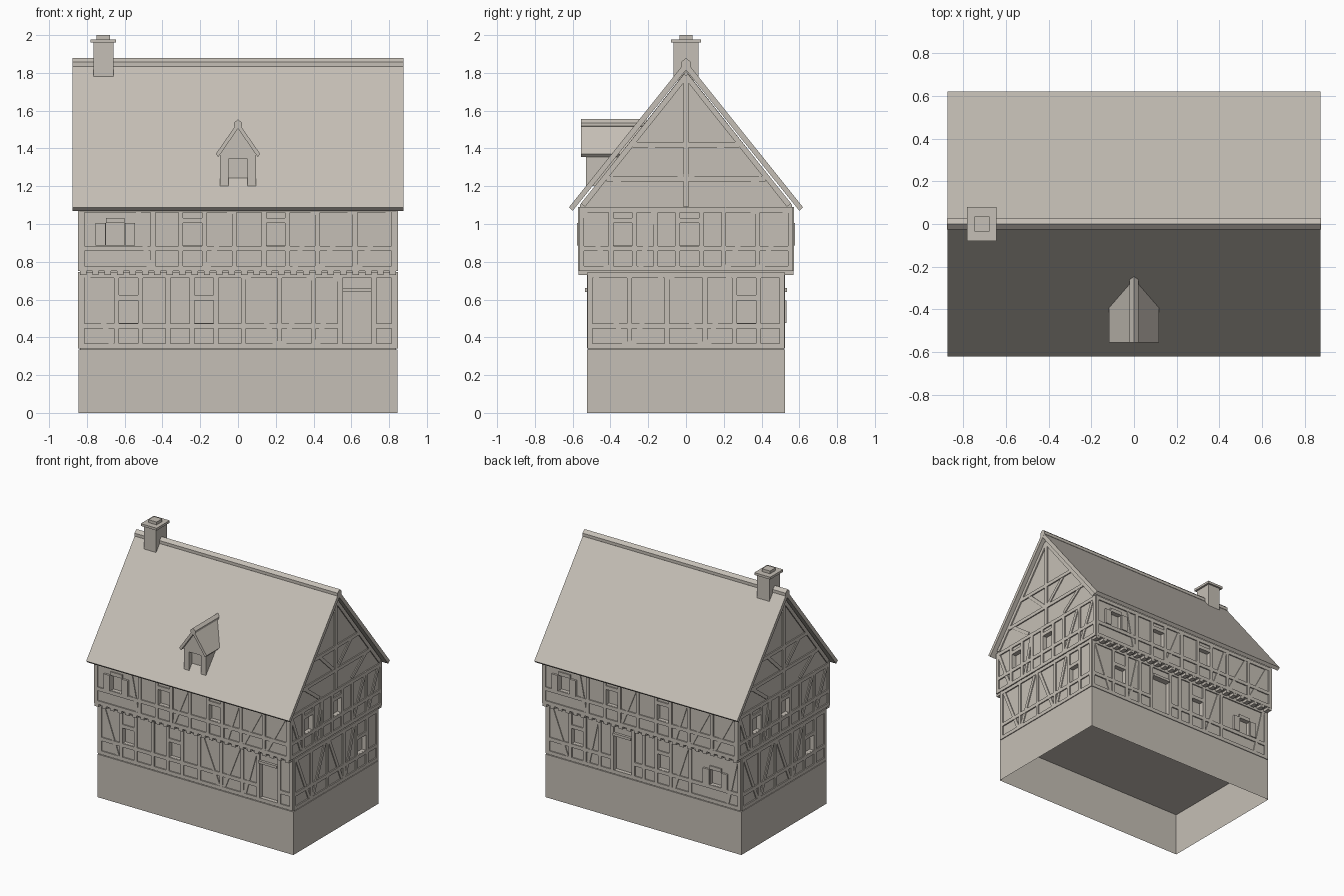
import bpy, bmesh
from math import pi, hypot, atan2
from mathutils import Matrix, Vector

cube = bpy.data.objects.get("Cube")
if cube:
    bpy.data.objects.remove(cube, do_unlink=True)

STONE = (0.56, 0.52, 0.465, 1.0)
mat = bpy.data.materials.new("warm grey stone")
mat.use_nodes = True
mat.diffuse_color = STONE
bsdf = mat.node_tree.nodes["Principled BSDF"]
bsdf.inputs["Base Color"].default_value = STONE
bsdf.inputs["Roughness"].default_value = 0.9


def finish(name, bm):
    bmesh.ops.recalc_face_normals(bm, faces=bm.faces)
    mesh = bpy.data.meshes.new(name)
    bm.to_mesh(mesh)
    bm.free()
    mesh.materials.append(mat)
    ob = bpy.data.objects.new(name, mesh)
    bpy.context.collection.objects.link(ob)
    return ob


def add_box(bm, x, y, z, matrix=Matrix()):
    """Box from three (low, high) ranges."""
    mid = Vector([(a + b) / 2 for a, b in (x, y, z)])
    size = [b - a for a, b in (x, y, z)]
    m = matrix @ Matrix.Translation(mid) @ Matrix.Diagonal((*size, 1))
    return bmesh.ops.create_cube(bm, size=1, matrix=m)["verts"]


def box(name, x, y, z):
    bm = bmesh.new()
    add_box(bm, x, y, z)
    return finish(name, bm)


def prism(name, profile, axis, low, high):
    """Extrude a (horizontal, z) profile along x or y."""
    bm = bmesh.new()
    def point(h, z, d):
        return (d, h, z) if axis == "x" else (h, d, z)
    face = bm.faces.new([bm.verts.new(point(h, z, low)) for h, z in profile])
    new = bmesh.ops.extrude_face_region(bm, geom=[face])["geom"]
    shift = Vector(point(0, 0, high - low))
    bmesh.ops.translate(bm, vec=shift, verts=[v for v in new if isinstance(v, bmesh.types.BMVert)])
    return finish(name, bm)


def mirrored(half):
    """Close a symmetric profile from its right-hand half."""
    return half + [(-h, z) for h, z in reversed(half) if h > 0]


def carve(ob, cutter):
    mod = ob.modifiers.new("openings", "BOOLEAN")
    mod.object = cutter
    mod.solver = "EXACT"
    cutter.hide_render = True
    bpy.context.view_layer.update()
    graph = bpy.context.evaluated_depsgraph_get()
    mesh = bpy.data.meshes.new_from_object(ob.evaluated_get(graph))
    ob.modifiers.clear()
    ob.data = mesh
    bpy.data.objects.remove(cutter, do_unlink=True)


def frame(turn, out):
    """Wall space: x along the wall, -y outwards, z up."""
    return Matrix.Rotation(turn * pi / 2, 4, "Z") @ Matrix.Translation((0, -out, 0))


def beam(bm, m, a, b, width=0.028, proud=0.009):
    length = hypot(b[0] - a[0], b[1] - a[1])
    tilt = atan2(b[1] - a[1], b[0] - a[0])
    local = Matrix.Translation((a[0], 0, a[1])) @ Matrix.Rotation(-tilt, 4, "Y")
    add_box(bm, (0, length), (-proud, 0.005), (-width / 2, width / 2), m @ local)


WIN_W, DOOR_W = 0.1, 0.155
DEPTH, WIDTH_LOW, WIDTH_UP = 0.837, 0.515, 0.562
LOW, UP = (0.34, 0.745), (0.75, 1.09)


def storey_wall(name, cut, turn, out, half, span, wins, doors, posts, braces, shutters=()):
    m = frame(turn, out)
    sill = span[0] + 0.135
    head = sill + 0.12
    z0, z1 = span
    bm = bmesh.new()
    # openings, with a post on each side and a head piece
    gaps = []
    uprights = [-half + 0.012, half - 0.012, *posts]
    for c in wins:
        add_box(cut, (c - WIN_W / 2, c + WIN_W / 2), (-0.03, 0.028), (sill, head), m)
        if c not in shutters:
            uprights += [c - WIN_W / 2 - 0.013, c + WIN_W / 2 + 0.013]
        beam(bm, m, (c - WIN_W / 2, head + 0.014), (c + WIN_W / 2, head + 0.014))
    for c in doors:
        add_box(cut, (c - DOOR_W / 2, c + DOOR_W / 2), (-0.03, 0.028), (0.365, 0.64), m)
        uprights += [c - DOOR_W / 2 - 0.013, c + DOOR_W / 2 + 0.013]
        beam(bm, m, (c - DOOR_W / 2, 0.65), (c + DOOR_W / 2, 0.65), 0.02, 0.02)
        gaps.append((c - DOOR_W / 2, c + DOOR_W / 2))
    for c in shutters:
        for s in (-1, 1):
            u = c + s * 0.078
            add_box(bm, (u - 0.026, u + 0.026), (-0.016, 0.005), (sill, head), m)
    for u in uprights:
        beam(bm, m, (u, z0), (u, z1), 0.026)
    # plates and middle rail, interrupted by the doors
    beam(bm, m, (-half, z0 + 0.014), (half, z0 + 0.014))
    beam(bm, m, (-half, z1 - 0.016), (half, z1 - 0.016))
    start = -half
    for a, b in sorted(gaps) + [(half, half)]:
        beam(bm, m, (start, sill - 0.015), (a, sill - 0.015))
        start = b
    # diagonal braces, foot to top
    for foot, top in braces:
        beam(bm, m, (foot, z0 + 0.02), (top, z1 - 0.02), 0.026, 0.007)
    finish(name, bm)


# stone plinth, open underneath
bm = bmesh.new()
low_verts = add_box(bm, (-0.845, 0.845), (-0.525, 0.525), (0, 0.335))
bottom = [f for f in bm.faces if f.calc_center_median().z < 0.01]
bmesh.ops.delete(bm, geom=bottom, context="FACES_ONLY")
plinth = finish("plinth", bm)

# storey bodies
lower = box("lower_storey", (-DEPTH, DEPTH), (-WIDTH_LOW, WIDTH_LOW), (0.336, 0.76))
upper = prism("upper_storey", mirrored([(0, 1.81), (WIDTH_UP, 1.1), (WIDTH_UP, 0.75)]),
              "x", -DEPTH, DEPTH)

# timber framing and openings on the four sides
low_cut, up_cut = bmesh.new(), bmesh.new()
storey_wall("lower_front_timbers", low_cut, 0, WIDTH_LOW, DEPTH, LOW, [-0.58, -0.18], [0.63],
            [-0.37, 0.03, 0.22, 0.4], [(-0.67, -0.8), (0.2, 0.05), (0.24, 0.38), (0.42, 0.52)])
storey_wall("lower_back_timbers", low_cut, 2, WIDTH_LOW, DEPTH, LOW, [-0.57, 0.17, 0.62], [-0.18],
            [-0.38, 0.0, 0.4], [(-0.66, -0.8), (-0.48, -0.4), (0.26, 0.38), (0.72, 0.8)], [0.62])
for side, turn in (("left", 1), ("right", 3)):
    storey_wall("lower_" + side + "_timbers", low_cut, turn, DEPTH, 0.52, LOW, [0.32], [],
                [-0.3, -0.1, 0.1], [(-0.32, -0.48), (-0.28, -0.13), (0.08, -0.08), (0.12, 0.23)])
    storey_wall("upper_" + side + "_timbers", up_cut, turn, DEPTH, 0.565, UP, [-0.335, 0.018], [],
                [-0.16, 0.2, 0.38], [(-0.42, -0.54), (-0.24, -0.17), (0.22, 0.36), (0.4, 0.53)])
for side, turn in (("front", 0), ("back", 2)):
    storey_wall("upper_" + side + "_timbers", up_cut, turn, WIDTH_UP, DEPTH, UP,
                [-0.65, -0.24, 0.2], [], [-0.45, -0.02, 0.42, 0.62],
                [(-0.47, -0.53), (-0.16, -0.04), (0.3, 0.4), (0.44, 0.6), (0.64, 0.8)], [-0.65])
carve(lower, finish("lower_openings", low_cut))
carve(upper, finish("upper_openings", up_cut))

# gable timbers
for side, turn in (("left", 1), ("right", 3)):
    m = frame(turn, DEPTH)
    bm = bmesh.new()
    beam(bm, m, (0, 1.09), (0, 1.79))
    beam(bm, m, (-0.28, 1.42), (0.28, 1.42))
    beam(bm, m, (-0.42, 1.24), (0.42, 1.24))
    for s in (-1, 1):
        beam(bm, m, (s * 0.545, 1.1), (0, 1.785))
        beam(bm, m, (s * 0.2, 1.1), (s * 0.4, 1.25), 0.026, 0.007)
        beam(bm, m, (s * 0.02, 1.25), (s * 0.2, 1.42), 0.026, 0.007)
    finish("gable_" + side + "_timbers", bm)

# joist ends carrying the overhanging storey
bm = bmesh.new()
COUNT = 26
for turn in (0, 2):
    for i in range(COUNT):
        u = (i / (COUNT - 1) - 0.5) * 1.64
        add_box(bm, (u - 0.017, u + 0.017), (-0.055, 0.02), (0.73, 0.755), frame(turn, WIDTH_LOW))
finish("jetty_joists", bm)

# main roof and ridge cap
prism("roof", mirrored([(0, 1.862), (0.62, 1.088), (0.6, 1.07), (0, 1.815)][:3])[:3]
      + [(0, 1.815), (-0.6, 1.07), (-0.62, 1.088)], "x", -0.875, 0.875)
prism("ridge_cap", mirrored([(0, 1.88), (0.025, 1.858), (0.025, 1.835), (0, 1.82)]),
      "x", -0.876, 0.876)

# chimney
box("chimney_shaft", (-0.765, -0.66), (-0.066, 0.066), (1.76, 1.962))
box("chimney_cap", (-0.782, -0.645), (-0.08, 0.08), (1.96, 1.978))
box("chimney_pot", (-0.748, -0.678), (-0.034, 0.034), (1.975, 2.0))

# dormer
dormer = prism("dormer_body", mirrored([(0, 1.51), (0.095, 1.37), (0.095, 1.2)]), "y", -0.53, -0.22)
carve(dormer, box("dormer_opening", (-0.05, 0.05), (-0.6, -0.495), (1.1, 1.345)))
prism("dormer_roof", [(0, 1.54), (0.118, 1.37), (0.104, 1.355), (0, 1.505),
                      (-0.104, 1.355), (-0.118, 1.37)], "y", -0.555, -0.21)
prism("dormer_ridge", mirrored([(0, 1.555), (0.022, 1.535), (0.022, 1.52), (0, 1.505)]),
      "y", -0.556, -0.21)
